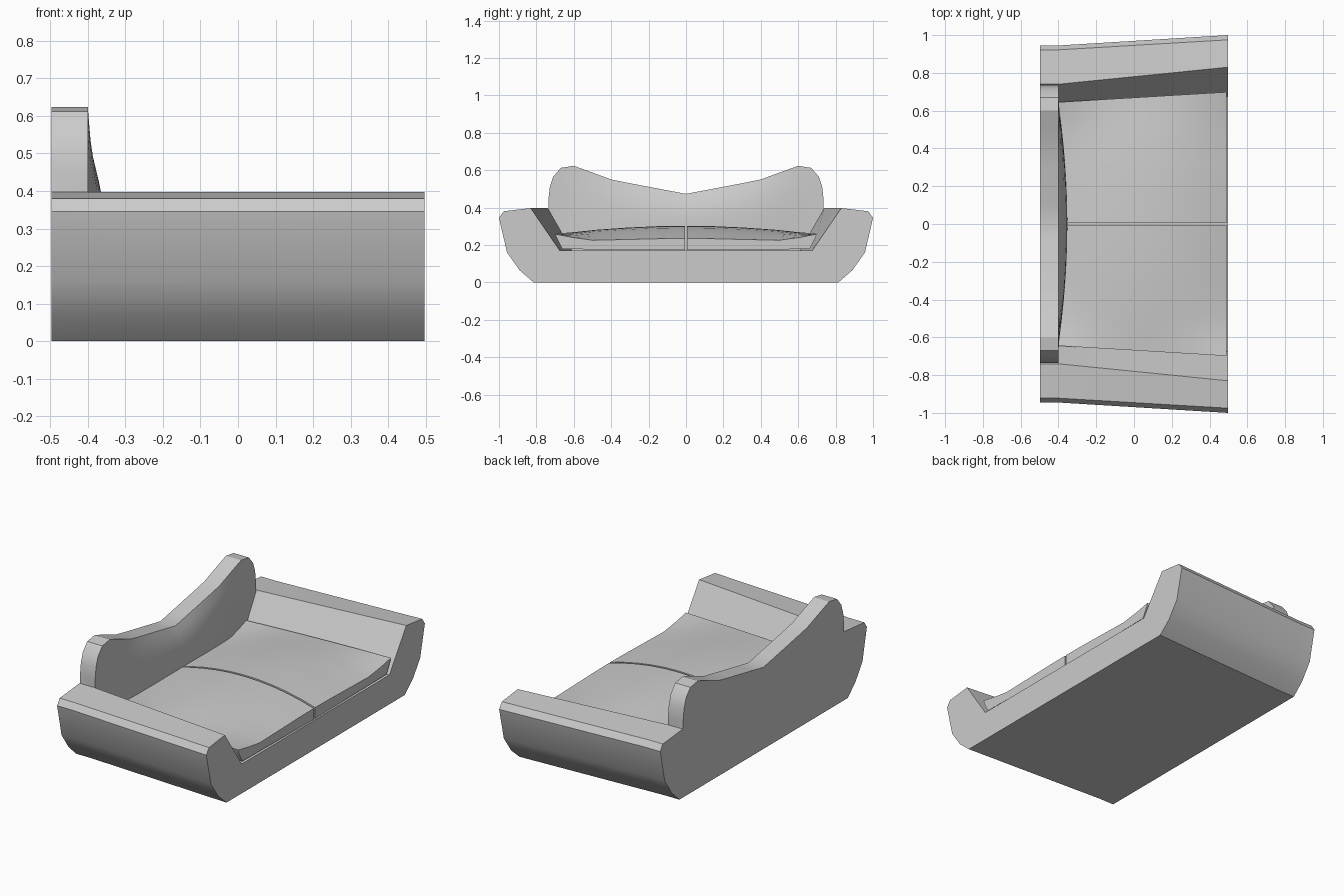
import bpy, bmesh

if "Cube" in bpy.data.objects:
    bpy.data.objects.remove(bpy.data.objects["Cube"])

X0, X1 = -0.497, 0.497      # rear and front of the sofa
XB = -0.4                   # front plane of the backrest


def loft(name, sections, angle=0.5):
    """Skin a row of closed loops and cap both ends."""
    bm = bmesh.new()
    loops = [[bm.verts.new(p) for p in s] for s in sections]
    n = len(loops[0])
    for a, b in zip(loops, loops[1:]):
        for i in range(n):
            j = (i + 1) % n
            bm.faces.new((a[i], a[j], b[j], b[i]))
    bm.faces.new(loops[0])
    bm.faces.new(loops[-1])
    bmesh.ops.recalc_face_normals(bm, faces=bm.faces)
    mesh = bpy.data.meshes.new(name)
    bm.to_mesh(mesh)
    bm.free()
    ob = bpy.data.objects.new(name, mesh)
    bpy.context.collection.objects.link(ob)
    bpy.ops.object.select_all(action='DESELECT')
    ob.select_set(True)
    bpy.context.view_layer.objects.active = ob
    bpy.ops.object.shade_smooth_by_angle(angle=angle)
    return ob


# Base and flared arms: half profiles at the rear and the front, (y, z)
rear = [(0.77, 0), (0.84, 0.065), (0.905, 0.16), (0.945, 0.345), (0.922, 0.38),
        (0.74, 0.397), (0.61, 0.17)]
front = [(0.815, 0), (0.89, 0.065), (0.957, 0.16), (1.0, 0.345), (0.975, 0.38),
         (0.83, 0.397), (0.675, 0.17)]


def body_loop(x, half):
    return [(x, y, z) for y, z in half] + [(x, -y, z) for y, z in reversed(half)]


loft("base_and_arms", [body_loop(X0, rear), body_loop(XB, rear), body_loop(X1, front)])

# Backrest: wavy top edge with a front face that swells toward the seat
half_top = [(0, 0.473), (0.1, 0.492), (0.2, 0.511), (0.3, 0.53), (0.4, 0.55),
            (0.5, 0.587), (0.6, 0.623), (0.67, 0.612), (0.71, 0.565),
            (0.728, 0.51), (0.735, 0.45)]
top = [(-y, z) for y, z in reversed(half_top[1:])] + half_top


def back_loop(y, zt):
    swell = 0.047 * max(0, 1 - (y / 0.64) ** 2)
    loop = [(X0, y, 0.165), (X0, y, zt)]
    for i in range(7):
        t = 1 - i / 6
        z = 0.25 + (zt - 0.25) * t
        loop.append((XB + swell * (1 - t ** 3), y, z))
    return loop + [(XB + swell, y, 0.165)]


loft("backrest", [back_loop(y, z) for y, z in top])

# Two arched seat cushions: (y, end height, crown height)
ribs = [(0.006, 0.235, 0.302), (0.15, 0.233, 0.3), (0.3, 0.229, 0.293),
        (0.46, 0.225, 0.281), (0.56, 0.24, 0.27), (0.645, 0.258, 0.262)]
STEPS = 10


def cushion_loop(k, side):
    f = k / STEPS
    x = XB + (0.49 - XB) * f
    u = 2 * f - 1
    wide = 1 + 0.083 * f
    loop = [(x, side * (y * wide if y > 0.01 else y), e + (c - e) * (1 - u * u))
            for y, e, c in ribs]
    edge = [(0.64, 0.24), (0.61, 0.178)]
    loop += [(x, side * y * wide, z) for y, z in edge]
    return loop + [(x, side * 0.006, 0.172)]


for label, side in (("left", -1), ("right", 1)):
    loft("seat_cushion_" + label, [cushion_loop(k, side) for k in range(STEPS + 1)])
